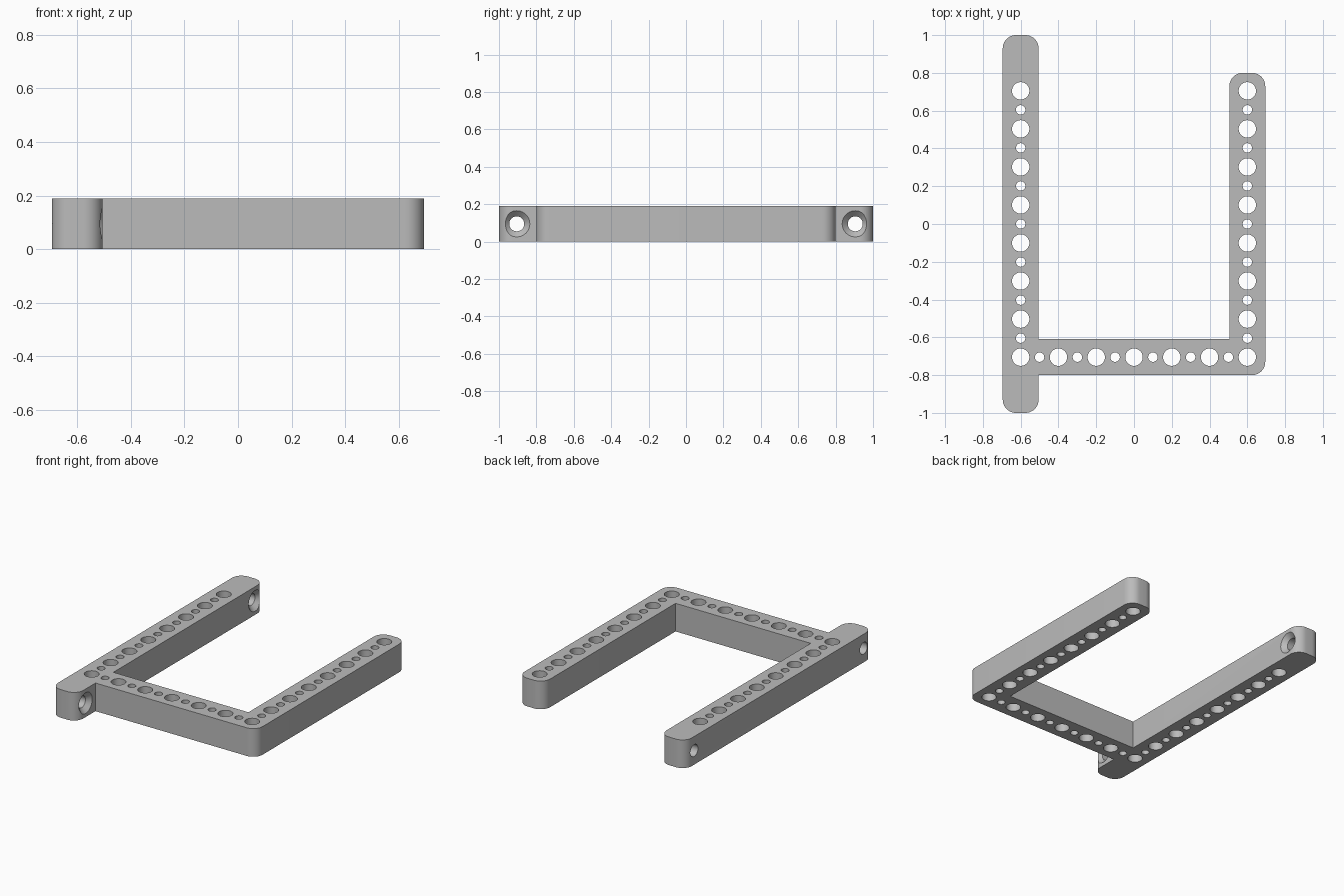
import bpy, bmesh, math
from mathutils import Vector

if "Cube" in bpy.data.objects:
    bpy.data.objects.remove(bpy.data.objects["Cube"], do_unlink=True)

HX, W, H = 0.695, 0.19, 0.19      # half width, bar width, height
FILLET = 0.07
AX = HX - W / 2                   # centre line of the side arms
FRONT = -0.705                    # centre line of the cross bar

grey = bpy.data.materials.new("matte grey")
grey.use_nodes = True
grey.diffuse_color = (0.5, 0.5, 0.5, 1)
grey.node_tree.nodes["Principled BSDF"].inputs["Base Color"].default_value = (0.5, 0.5, 0.5, 1)


def make_object(name, bm):
    bmesh.ops.recalc_face_normals(bm, faces=bm.faces)
    mesh = bpy.data.meshes.new(name)
    bm.to_mesh(mesh)
    bm.free()
    mesh.materials.append(grey)
    obj = bpy.data.objects.new(name, mesh)
    bpy.context.collection.objects.link(obj)
    return obj


def rounded_outline(corners, steps=10):
    """Replace each corner (x, y, rounded) by a tangent arc where asked."""
    points = []
    for i, (x, y, rounded) in enumerate(corners):
        p = Vector((x, y))
        if not rounded:
            points.append(p)
            continue
        a = (Vector(corners[i - 1][:2]) - p).normalized() * FILLET
        b = (Vector(corners[(i + 1) % len(corners)][:2]) - p).normalized() * FILLET
        for k in range(steps + 1):
            t = k / steps * math.pi / 2
            points.append(p + a * (1 - math.sin(t)) + b * (1 - math.cos(t)))
    return points


def add_lathe(bm, origin, axis, profile, sides=40):
    """Closed solid of revolution from (distance, radius) pairs."""
    turn = Vector(axis).to_track_quat("Z", "Y")
    rings = [[bm.verts.new(Vector(origin) + turn @ Vector((
        r * math.cos(2 * math.pi * k / sides), r * math.sin(2 * math.pi * k / sides), d)))
        for k in range(sides)] for d, r in profile]
    for low, high in zip(rings, rings[1:]):
        for k in range(sides):
            n = (k + 1) % sides
            bm.faces.new((low[k], low[n], high[n], high[k]))
    bm.faces.new(rings[0][::-1])
    bm.faces.new(rings[-1])


# Frame: long arm, cross bar and short arm as one extruded outline
inner = HX - W
outline = rounded_outline([
    (-HX, -1, True), (-inner, -1, True), (-inner, FRONT - W / 2, False),
    (HX, FRONT - W / 2, True), (HX, 0.8, True), (inner, 0.8, True),
    (inner, FRONT + W / 2, False), (-inner, FRONT + W / 2, False),
    (-inner, 1, True), (-HX, 1, True)])
bm = bmesh.new()
base = bm.faces.new([bm.verts.new((p.x, p.y, 0)) for p in outline])
top = bmesh.ops.extrude_face_region(bm, geom=[base])["geom"]
bmesh.ops.translate(bm, vec=(0, 0, H), verts=[v for v in top if isinstance(v, bmesh.types.BMVert)])
frame = make_object("frame", bm)

# Vertical holes: large and small alternate along all three bars
bm = bmesh.new()
spots = {}
for i in range(15):
    radius = 0.025 if i % 2 else 0.046
    y = FRONT + i * 2 * -FRONT / 14
    spots[(-AX, round(y, 4))] = spots[(AX, round(y, 4))] = radius
for i in range(1, 12):
    spots[(-AX + i * AX / 6, FRONT)] = 0.025 if i % 2 else 0.046
for (x, y), radius in spots.items():
    add_lathe(bm, (x, y, 0), (0, 0, 1), [(-0.05, radius), (H + 0.05, radius)])

# Countersunk screw holes across both ends of the long arm
for y in (-0.905, 0.905):
    add_lathe(bm, (-inner, y, H / 2), (1, 0, 0),
              [(-W - 0.05, 0.04), (-0.03, 0.04), (0, 0.07), (0.05, 0.07)])
cutter = make_object("hole_cutter", bm)
cutter.hide_render = True

# Cut the holes and remove the cutter
cut = frame.modifiers.new("holes", "BOOLEAN")
cut.operation = "DIFFERENCE"
cut.solver = "EXACT"
cut.object = cutter
bpy.ops.object.select_all(action="DESELECT")
bpy.context.view_layer.objects.active = frame
frame.select_set(True)
bpy.ops.object.modifier_apply(modifier=cut.name)
bpy.data.objects.remove(cutter, do_unlink=True)
bpy.ops.object.shade_smooth_by_angle(angle=math.radians(30))
